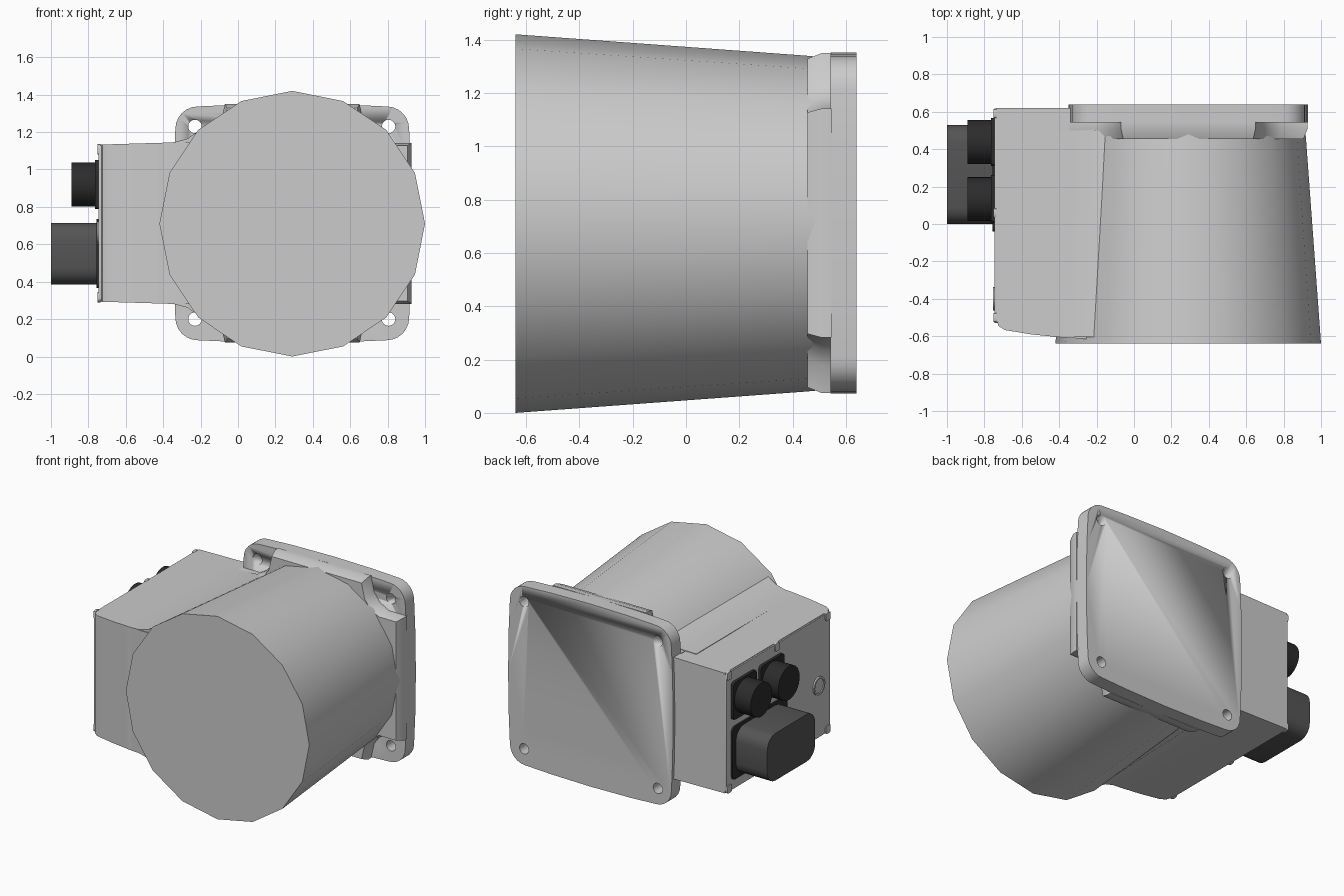
import bpy, bmesh, math
from math import sin, cos, pi, radians

if "Cube" in bpy.data.objects:
    bpy.data.objects.remove(bpy.data.objects["Cube"])

CX, CZ = 0.29, 0.71   # axis of the drum


def material(name, v):
    m = bpy.data.materials.new(name)
    m.diffuse_color = (v, v, v, 1)
    m.use_nodes = True
    m.node_tree.nodes["Principled BSDF"].inputs["Base Color"].default_value = m.diffuse_color
    return m


BLACK = material("black_plastic", 0.025)
DARK = material("dark_plastic", 0.09)


def loft(name, rings, mat=None, bevel=0):
    """Skin a list of equal-length point rings, capped at both ends."""
    bm = bmesh.new()
    vs = [[bm.verts.new(p) for p in r] for r in rings]
    n = len(rings[0])
    for a, b in zip(vs, vs[1:]):
        for i in range(n):
            j = (i + 1) % n
            bm.faces.new((a[i], a[j], b[j], b[i]))
    bm.faces.new(vs[0][::-1])
    bm.faces.new(vs[-1])
    bmesh.ops.recalc_face_normals(bm, faces=bm.faces[:])
    me = bpy.data.meshes.new(name)
    bm.to_mesh(me)
    bm.free()
    ob = bpy.data.objects.new(name, me)
    bpy.context.collection.objects.link(ob)
    if mat:
        me.materials.append(mat)
    if bevel:
        b = ob.modifiers.new("bevel", 'BEVEL')
        b.width, b.segments = bevel, 2
    bpy.ops.object.select_all(action='DESELECT')
    ob.select_set(True)
    bpy.context.view_layer.objects.active = ob
    bpy.ops.object.shade_smooth_by_angle(angle=radians(30))
    return ob


def circle_y(r, y, n=16, cx=CX, cz=CZ):
    return [(cx + r * cos(2 * pi * i / n), y, cz + r * sin(2 * pi * i / n)) for i in range(n)]


def circle_x(r, x, cy, cz, n=32):
    return [(x, cy + r * cos(2 * pi * i / n), cz + r * sin(2 * pi * i / n)) for i in range(n)]


def rounded(hw, hh, r, steps=6, bulge=0):
    """Rounded rectangle around (0, 0), sides optionally bowed outwards."""
    pts = []
    for k in range(4):
        sx, sy = [(1, 1), (-1, 1), (-1, -1), (1, -1)][k]
        for i in range(steps + 1):
            a = pi / 2 * (k + i / steps)
            pts.append((sx * (hw - r) + r * cos(a), sy * (hh - r) + r * sin(a)))
        if bulge:
            for t in (0.6, 0, -0.6):
                o = bulge * (1 - t * t)
                pts.append([(t * (hw - r), hh + o), (-hw - o, t * (hh - r)),
                            (-t * (hw - r), -hh - o), (hw + o, -t * (hh - r))][k])
    return pts


def pad_x(name, x0, x1, y0, y1, z0, z1, r, mat=None, steps=4, bevel=0):
    """Rounded block standing out along x."""
    p = rounded((y1 - y0) / 2, (z1 - z0) / 2, r, steps)
    cy, cz = (y0 + y1) / 2, (z0 + z1) / 2
    return loft(name, [[(x, cy + a, cz + b) for a, b in p] for x in (x0, x1)], mat, bevel)


# Tapered motor drum
loft("drum", [circle_y(0.71, -0.64), circle_y(0.63, 0.45), circle_y(0.62, 0.56)])

# Mounting flange with bowed sides and four bolt holes
p = rounded(0.625, 0.625, 0.12, 6, 0.014)
flange = loft("mounting_flange", [[(CX + a, y, 0.712 + b) for a, b in p] for y in (0.542, 0.64)])
for i, (x, z) in enumerate([(-0.23, 0.2), (0.805, 0.2), (-0.23, 1.23), (0.805, 1.23)]):
    cut = loft("bolt_hole_cutter_%d" % i, [circle_y(0.036, y, 24, x, z) for y in (0.4, 0.8)])
    cut.hide_render = True
    cut.hide_set(True)
    b = flange.modifiers.new("hole", 'BOOLEAN')
    b.operation, b.object, b.solver = 'DIFFERENCE', cut, 'EXACT'

# Raised web in front of the flange, leaving pockets at the corners
q = [(0.638, 0.43), (0.50, 0.43), (0.43, 0.47), (0.385, 0.53), (0.36, 0.638)]
web = (q + [(-a, b) for a, b in q[::-1]] + [(-a, -b) for a, b in q] + [(a, -b) for a, b in q[::-1]])
loft("flange_web", [[(CX + a * s, y, 0.712 + b * s) for a, b in web]
                    for y, s in ((0.455, 0.965), (0.51, 1), (0.545, 1))])

# Terminal housing at the left, with a rounded front edge
plan = [(0.1, 0.62), (-0.735, 0.62), (-0.735, -0.51), (-0.725, -0.545), (-0.69, -0.567),
        (-0.55, -0.59), (-0.40, -0.605), (-0.25, -0.615), (0.1, -0.615)]
loft("terminal_housing", [[(x, y, 0.713 + s * (0.42 + 0.012 * min(1, (x + 0.735) / 0.4)))
                           for x, y in plan] for s in (-1, 1)])

# Fillet that blends the housing into the drum
def fillet(y, pts):
    return [(x, y, 0.713 + h) for x, h in pts] + [(x, y, 0.713 - h) for x, h in pts[::-1]]


loft("housing_fillet", [
    fillet(-0.605, [(-0.43, 0.428), (-0.34, 0.433), (-0.27, 0.452), (-0.205, 0.497), (0, 0.5)]),
    fillet(0.50, [(-0.43, 0.428), (-0.31, 0.430), (-0.23, 0.434), (-0.155, 0.440), (0, 0.42)])])

# Cover plate on the housing, with clips and a round plug
pad_x("housing_cover", -0.745, -0.73, -0.53, 0.617, 0.297, 1.129, 0.015)
for i, y in enumerate((0.59, 0.06, -0.50)):
    for s in (-1, 1):
        z = 0.713 + s * 0.395
        pad_x("cover_clip_%d_%s" % (i, "top" if s > 0 else "bottom"),
              -0.752, -0.735, y - 0.025, y + 0.025, z - 0.028, z + 0.028, 0.012, steps=2)
loft("round_plug", [circle_x(r, x, -0.40, 0.66) for r, x in
                    ((0.062, -0.735), (0.062, -0.755), (0.05, -0.755), (0.05, -0.748))])

# Two round signal connectors on square bases
for i, y in enumerate((0.438, 0.133)):
    pad_x("round_connector_base_%d" % i, -0.765, -0.735, y - 0.128, y + 0.128, 0.788, 1.05, 0.02, BLACK)
    loft("round_connector_%d" % i, [circle_x(0.118, x, y, 0.92) for x in (-0.74, -0.89)], BLACK)

# Large power connector on its base
pad_x("power_connector_base", -0.757, -0.735, -0.04, 0.565, 0.365, 0.735, 0.03, BLACK)
pad_x("power_connector", -1.0, -0.74, 0.0, 0.53, 0.385, 0.715, 0.09, DARK)
